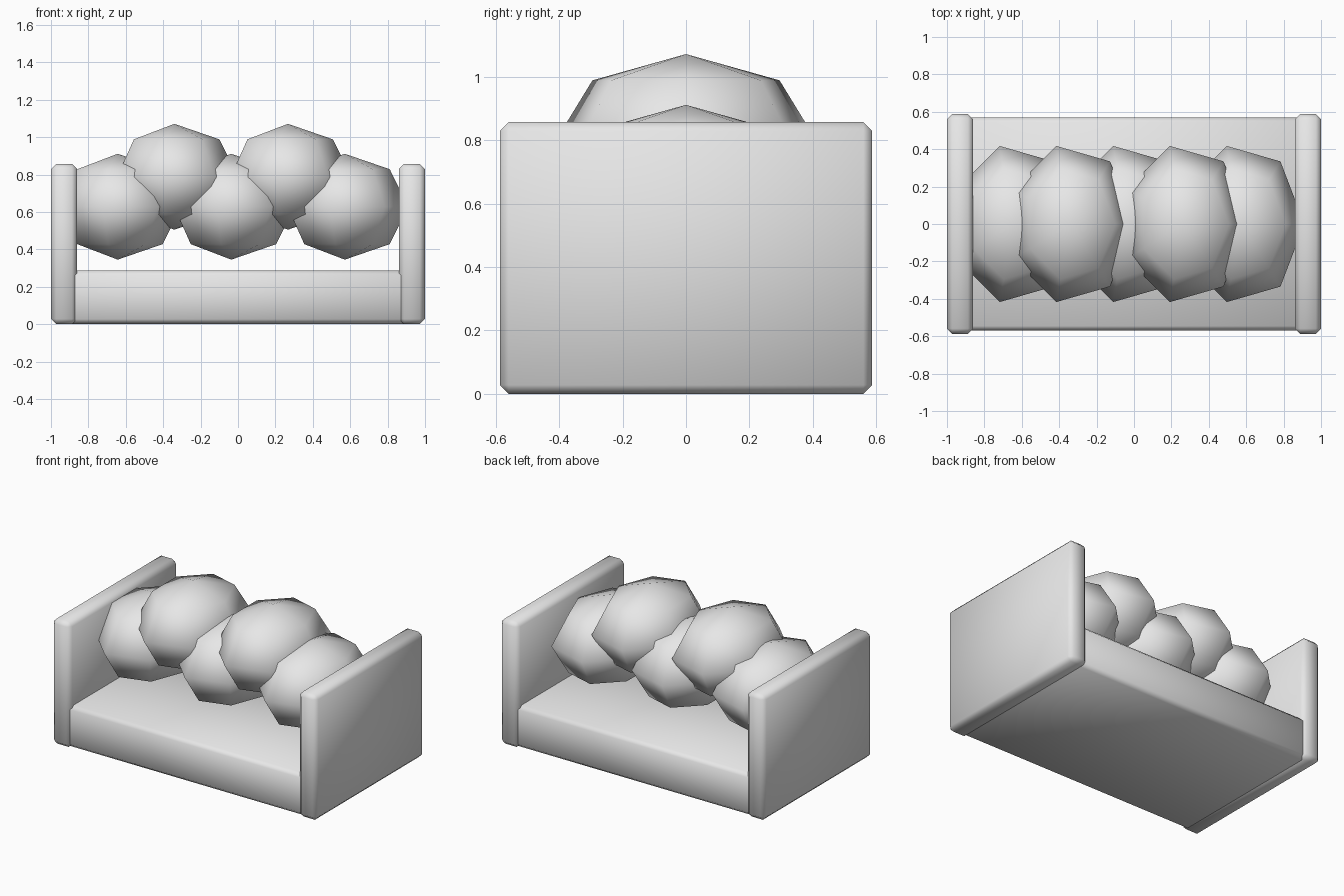
import bpy
import bmesh
import math

if "Cube" in bpy.data.objects:
    bpy.data.objects.remove(bpy.data.objects["Cube"])

grey = bpy.data.materials.new("plain_grey")
grey.diffuse_color = (0.8, 0.8, 0.8, 1.0)
grey.use_nodes = True
grey.node_tree.nodes["Principled BSDF"].inputs["Base Color"].default_value = grey.diffuse_color


def add_object(name, bm):
    bmesh.ops.recalc_face_normals(bm, faces=bm.faces)
    for face in bm.faces:
        face.smooth = True
    mesh = bpy.data.meshes.new(name)
    bm.to_mesh(mesh)
    bm.free()
    mesh.materials.append(grey)
    obj = bpy.data.objects.new(name, mesh)
    bpy.context.collection.objects.link(obj)
    return obj


def chamfered_box(name, low, high, width):
    bm = bmesh.new()
    bmesh.ops.create_cube(bm, size=1)
    for v in bm.verts:
        v.co = [l + (c + 0.5) * (h - l) for c, l, h in zip(v.co, low, high)]
    bmesh.ops.bevel(bm, geom=bm.edges[:], offset=width, offset_type='OFFSET',
                    segments=1, profile=0.5, affect='EDGES')
    return add_object(name, bm)


def faceted_log(name, centre, radii, sides=7, rings=4):
    bm = bmesh.new()

    def point(ring, side):
        a, b = math.pi * ring / rings, math.tau * side / sides
        unit = (math.sin(a) * math.cos(b), math.sin(a) * math.sin(b), math.cos(a))
        return bm.verts.new([c + r * u for c, r, u in zip(centre, radii, unit)])

    top, bottom = point(0, 0), point(rings, 0)
    loops = [[point(r, s) for s in range(sides)] for r in range(1, rings)]
    for s in range(sides):
        n = (s + 1) % sides
        bm.faces.new((top, loops[0][s], loops[0][n]))
        bm.faces.new((bottom, loops[-1][n], loops[-1][s]))
        for upper, lower in zip(loops, loops[1:]):
            bm.faces.new((upper[s], lower[s], lower[n], upper[n]))
    return add_object(name, bm)


# Rack base between the two upright ends
chamfered_box("base", (-0.92, -0.57, 0.002), (0.92, 0.57, 0.288), 0.025)

# Upright end panels
chamfered_box("left_end_panel", (-1.0, -0.587, 0), (-0.86, 0.587, 0.857), 0.028)
chamfered_box("right_end_panel", (0.86, -0.587, 0), (1.0, 0.587, 0.857), 0.028)

# Stacked rounded logs: three below, two resting in the gaps
log_radii = (0.34, 0.428, 0.283)
for i in range(3):
    faceted_log(f"lower_log_{i + 1}", (-0.643 + 0.607 * i, 0, 0.628), log_radii)
for i in range(2):
    faceted_log(f"upper_log_{i + 1}", (-0.34 + 0.607 * i, 0, 0.788), log_radii)
